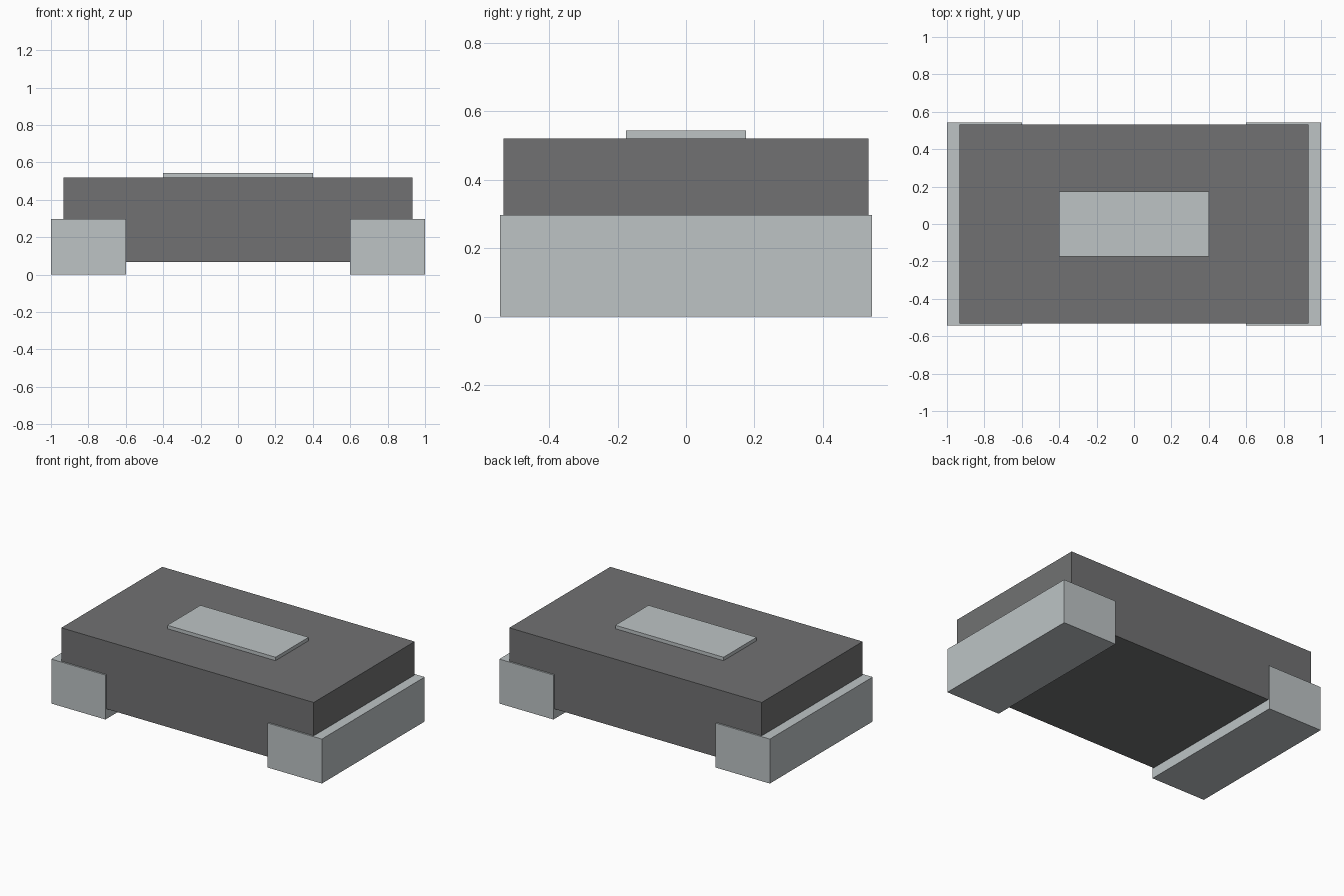
import bpy
import bmesh
from mathutils import Matrix, Vector

cube = bpy.data.objects.get("Cube")
if cube:
    bpy.data.objects.remove(cube, do_unlink=True)


def make_material(name, color):
    mat = bpy.data.materials.new(name)
    mat.use_nodes = True
    mat.diffuse_color = color
    mat.node_tree.nodes["Principled BSDF"].inputs["Base Color"].default_value = color
    return mat


def box(name, low, high, mat):
    """Flat-shaded box between two opposite corners."""
    low, high = Vector(low), Vector(high)
    size = high - low
    center = (low + high) / 2
    bm = bmesh.new()
    bmesh.ops.create_cube(bm, size=1, matrix=Matrix.Diagonal(size.to_4d()))
    mesh = bpy.data.meshes.new(name)
    bm.to_mesh(mesh)
    bm.free()
    mesh.materials.append(mat)
    obj = bpy.data.objects.new(name, mesh)
    obj.location = center
    bpy.context.collection.objects.link(obj)
    return obj


dark_grey = make_material("dark grey casing", (0.165, 0.167, 0.17, 1))
pale_metal = make_material("pale metal", (0.51, 0.55, 0.56, 1))

# Casing
body_bottom, body_top = 0.067, 0.52
box("body", (-0.933, -0.533, body_bottom), (0.933, 0.533, body_top), dark_grey)

# Metal end blocks wrapping the lower casing
for side, inner, outer in (("left", 0.6, 1.0), ("right", -1.0, -0.6)):
    box(side + "_terminal", (inner, -0.543, 0), (outer, 0.543, 0.297), pale_metal)

# Raised plate on the top
box("top_plate", (-0.4, -0.175, body_top), (0.4, 0.175, 0.543), pale_metal)
